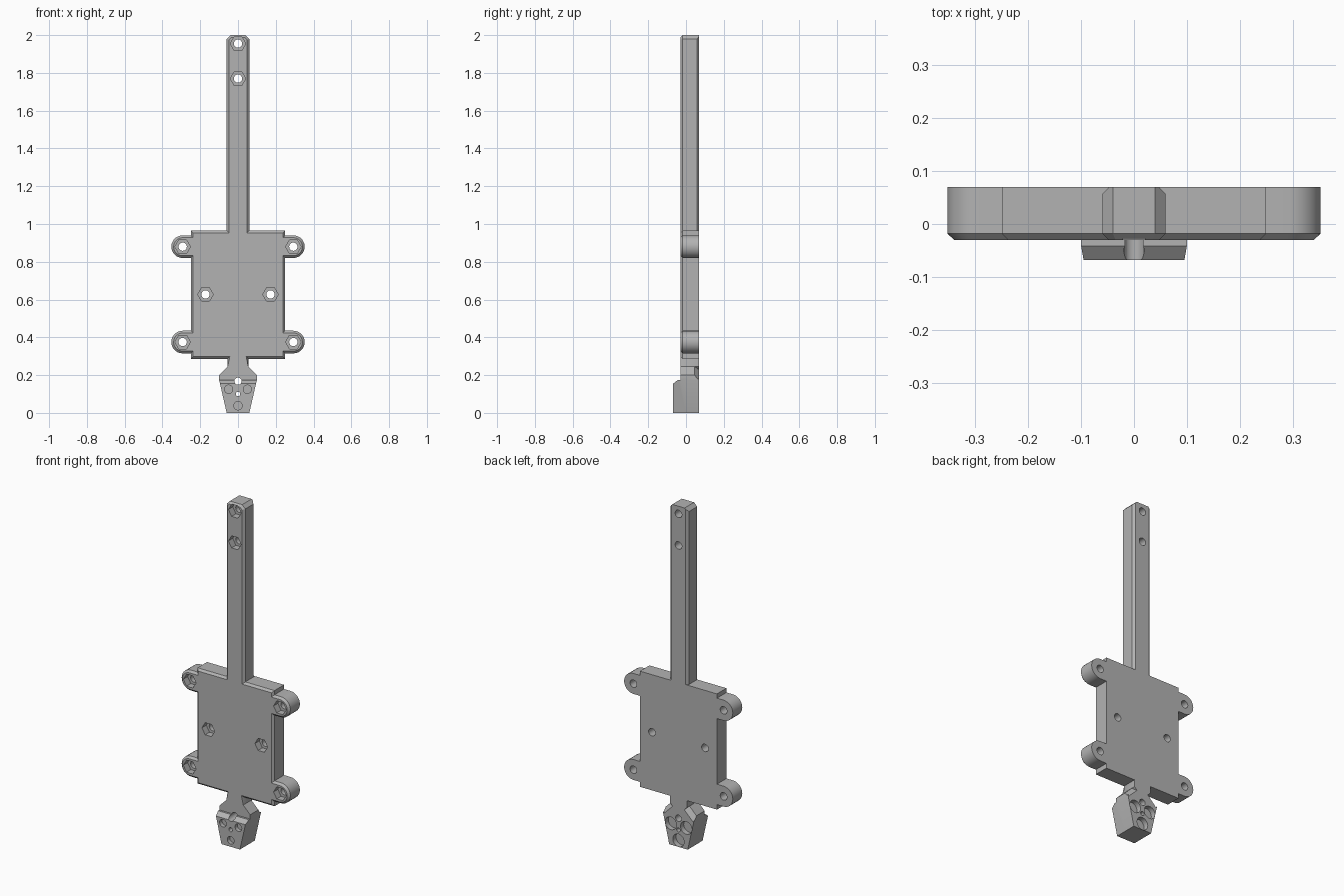
import bpy, bmesh, math
from mathutils import Matrix, Vector

cube = bpy.data.objects.get("Cube")
if cube:
    bpy.data.objects.remove(cube, do_unlink=True)

grey = bpy.data.materials.new("plain grey")
grey.use_nodes = True
grey.diffuse_color = (0.45, 0.45, 0.45, 1)
grey.node_tree.nodes["Principled BSDF"].inputs["Base Color"].default_value = grey.diffuse_color

FRONT, BACK = -0.03, 0.07


def make(name, bm):
    bmesh.ops.recalc_face_normals(bm, faces=bm.faces)
    mesh = bpy.data.meshes.new(name)
    bm.to_mesh(mesh)
    bm.free()
    mesh.materials.append(grey)
    obj = bpy.data.objects.new(name, mesh)
    bpy.context.collection.objects.link(obj)
    return obj


def prism(half, y0, y1):
    """Mirror a right-hand outline and extrude it from y0 to y1."""
    outline = half + [(-x, z) for x, z in reversed(half)]
    bm = bmesh.new()
    face = bm.faces.new([bm.verts.new((x, y0, z)) for x, z in outline])
    new = bmesh.ops.extrude_face_region(bm, geom=[face])["geom"]
    bmesh.ops.translate(bm, vec=(0, y1 - y0, 0),
                        verts=[v for v in new if isinstance(v, bmesh.types.BMVert)])
    bmesh.ops.recalc_face_normals(bm, faces=bm.faces)
    return bm


def lug(zc, r=0.06, xc=0.293, steps=14):
    arc = [(xc + r * math.sin(math.pi * i / steps), zc - r * math.cos(math.pi * i / steps))
           for i in range(steps + 1)]
    return [(0.25, zc - r)] + arc + [(0.25, zc + r)]


# Body: foot, neck, plate with four lugs, and long arm in one outline
LOW, HIGH = 0.375, 0.88
half = [(0.06, 0), (0.1, 0.175), (0.1, 0.2), (0.055, 0.245), (0.055, 0.286), (0.25, 0.286)]
half += lug(LOW) + lug(HIGH)
half += [(0.25, 0.965), (0.06, 0.965), (0.06, 1.98), (0.04, 2)]
bm = prism(half, FRONT, BACK)
rim = [e for e in bm.edges if all(v.co.y < FRONT + 0.001 and v.co.z > 0.24 for v in e.verts)]
bmesh.ops.bevel(bm, geom=rim, offset=0.012, segments=1, affect='EDGES', clamp_overlap=True)
body = make("mounting_body", bm)

# Raised foot pad with a sloped top
bm = prism([(0.06, 0), (0.1, 0.175)], -0.068, 0)
for v in bm.verts:
    if v.co.z > 0.1 and v.co.y < -0.05:
        v.co.y = -0.04
top = [v for v in bm.verts if v.co.y > -0.05 and v.co.z > 0.1]
bm.free()
bm = bmesh.new()
rings = []
for y, z in [(-0.068, 0), (-0.068, 0.155), (-0.042, 0.175), (0, 0.175), (0, 0)]:
    w = 0.06 + 0.04 * z / 0.175
    rings.append([bm.verts.new((s * w, y, z)) for s in (-1, 1)])
for a, b in zip(rings, rings[1:] + rings[:1]):
    bm.faces.new((a[0], a[1], b[1], b[0]))
for side in (0, 1):
    bm.faces.new([r[side] for r in rings])
pad = make("foot_pad", bm)

cutters = []


def bore(x, z, r, y0, y1, sides=24):
    """Hole along y; six sides give a nut pocket with points left and right."""
    bm = bmesh.new()
    turn = Matrix.Rotation(math.pi / 2, 4, 'X') @ Matrix.Rotation(math.pi / 2, 4, 'Z')
    if sides == 6:
        turn = Matrix.Rotation(math.pi / 2, 4, 'X') @ Matrix.Rotation(math.pi / 6 * 3, 4, 'Z')
    bmesh.ops.create_cone(bm, cap_ends=True, segments=sides, radius1=r, radius2=r,
                          depth=y1 - y0, matrix=Matrix.Translation((x, (y0 + y1) / 2, z)) @ turn)
    cutters.append(make("bore_cutter", bm))


def edge_cut(p, q, c):
    """Square bar centred on a back edge, cutting a chamfer of size c."""
    p, q = Vector(p), Vector(q)
    d = (q - p).normalized()
    u = Vector((0, 1, 0))
    a, b = (u + d.cross(u)).normalized(), (d.cross(u) - u).normalized()
    frame = Matrix((a, b, d)).transposed().to_4x4()
    side = c * math.sqrt(2)
    scale = Matrix.Diagonal((side, side, (q - p).length, 1))
    bm = bmesh.new()
    bmesh.ops.create_cube(bm, size=1, matrix=Matrix.Translation((p + q) / 2) @ frame @ scale)
    cutters.append(make("edge_cutter", bm))


# Bolt holes with hexagonal nut pockets in the front
bolts = [(s * x, z) for s in (-1, 1) for x, z in ((0.293, LOW), (0.293, HIGH), (0.172, 0.627))]
for x, z in bolts + [(0, 1.77), (0, 1.955)]:
    bore(x, z, 0.022, -0.2, 0.2)
    bore(x, z, 0.041, -0.2, 0.01, 6)

# Foot holes: two through, three with shallow front bores and wide back pockets
bore(0, 0.168, 0.019, -0.2, 0.2)
bore(0, 0.1, 0.012, -0.2, 0.2)
for x, z in ((-0.05, 0.125), (0.05, 0.125), (0, 0.038)):
    bore(x, z, 0.022, -0.2, -0.045)
    bore(x, z, 0.037, 0.04, 0.2)

# Back chamfers on the arm sides and the foot shoulders
for s in (-1, 1):
    edge_cut((s * 0.06, BACK, 0.966), (s * 0.06, BACK, 2.1), 0.013)
    edge_cut((s * 0.055, BACK, 0.245), (s * 0.11, BACK, 0.19), 0.024)


def boolean(target, other, kind):
    mod = target.modifiers.new(kind, 'BOOLEAN')
    mod.operation, mod.object, mod.solver = kind, other, 'EXACT'


boolean(body, pad, 'UNION')
for c in cutters:
    boolean(body, c, 'DIFFERENCE')

# Bake the cuts and drop the helpers
graph = bpy.context.evaluated_depsgraph_get()
body.data = bpy.data.meshes.new_from_object(body.evaluated_get(graph))
body.modifiers.clear()
for helper in cutters + [pad]:
    bpy.data.objects.remove(helper, do_unlink=True)

bpy.ops.object.select_all(action='DESELECT')
body.select_set(True)
bpy.context.view_layer.objects.active = body
bpy.ops.object.shade_smooth_by_angle(angle=math.radians(25))
